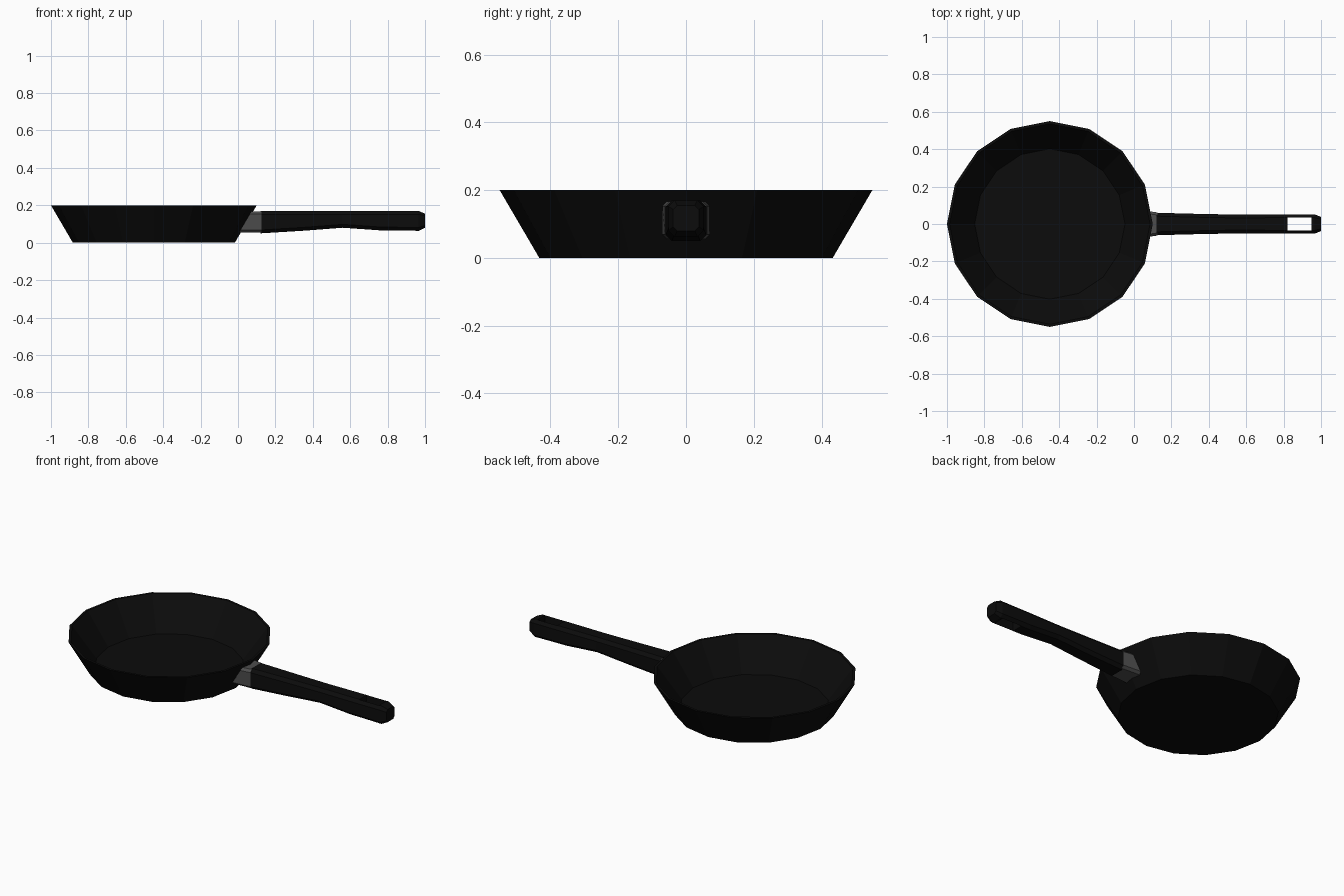
import bpy, bmesh, math

if "Cube" in bpy.data.objects:
    bpy.data.objects.remove(bpy.data.objects["Cube"])


def material(name, value):
    m = bpy.data.materials.new(name)
    m.diffuse_color = (value, value, value, 1)
    m.use_nodes = True
    m.node_tree.nodes["Principled BSDF"].inputs["Base Color"].default_value = m.diffuse_color
    return m


BLACK = material("black coating", 0.0035)
GRIP = material("black grip", 0.0035)
STEEL = material("grey metal", 0.075)


def loft(name, rings, mat, closed=False):
    """Skin a list of equal-length point rings; cap the ends unless closed."""
    bm = bmesh.new()
    vs = [[bm.verts.new(p) for p in r] for r in rings]
    for a, b in zip(vs, vs[1:]):
        n = len(a)
        for i in range(n):
            j = (i + 1) % n
            bm.faces.new((a[i], a[j], b[j], b[i]))
    bm.faces.new(vs[0][::-1])
    bm.faces.new(vs[-1])
    bmesh.ops.recalc_face_normals(bm, faces=bm.faces)
    mesh = bpy.data.meshes.new(name)
    bm.to_mesh(mesh)
    bm.free()
    mesh.materials.append(mat)
    ob = bpy.data.objects.new(name, mesh)
    bpy.context.collection.objects.link(ob)
    return ob


def circle(r, z, n=16, cx=-0.45):
    return [(cx + r * math.cos(2 * math.pi * i / n),
             r * math.sin(2 * math.pi * i / n), z) for i in range(n)]


def octagon(x, w, lo, hi, c, slope=0.0):
    """Chamfered rectangle across x, optionally leaning with the pan wall."""
    yz = [(w, lo + c), (w, hi - c), (w - c, hi), (c - w, hi),
          (-w, hi - c), (-w, lo + c), (c - w, lo), (w - c, lo)]
    return [(x + slope * (z - lo), y, z) for y, z in yz]


# Pan body: outside wall, thin rim, inside wall and cooking floor
loft("pan_body", [circle(0.433, 0.0), circle(0.55, 0.2),
                  circle(0.536, 0.2), circle(0.402, 0.02)], BLACK)

# Metal bracket, its inner end leaning with the wall
loft("handle_bracket", [octagon(0.005, 0.07, 0.055, 0.167, 0.014, 0.59),
                        octagon(0.125, 0.062, 0.055, 0.167, 0.014)], STEEL)

# Handle with a gentle waist and chamfered tip
handle = loft("handle", [octagon(x, w, lo, hi, c) for x, w, lo, hi, c in [
    (0.12, 0.060, 0.050, 0.170, 0.018),
    (0.35, 0.054, 0.064, 0.170, 0.018),
    (0.56, 0.050, 0.080, 0.170, 0.018),
    (0.76, 0.052, 0.066, 0.170, 0.018),
    (0.965, 0.052, 0.063, 0.170, 0.018),
    (1.00, 0.038, 0.080, 0.155, 0.012)]], GRIP)

# Hanging slot through the end of the handle
bpy.ops.mesh.primitive_cube_add(size=1, location=(0.885, 0, 0.12))
cutter = bpy.context.object
cutter.name = "slot_cutter"
cutter.scale = (0.13, 0.07, 0.4)
cutter.data.materials.append(GRIP)
cutter.hide_render = True
cutter.hide_set(True)
mod = handle.modifiers.new("hanging slot", 'BOOLEAN')
mod.operation = 'DIFFERENCE'
mod.solver = 'EXACT'
mod.object = cutter
